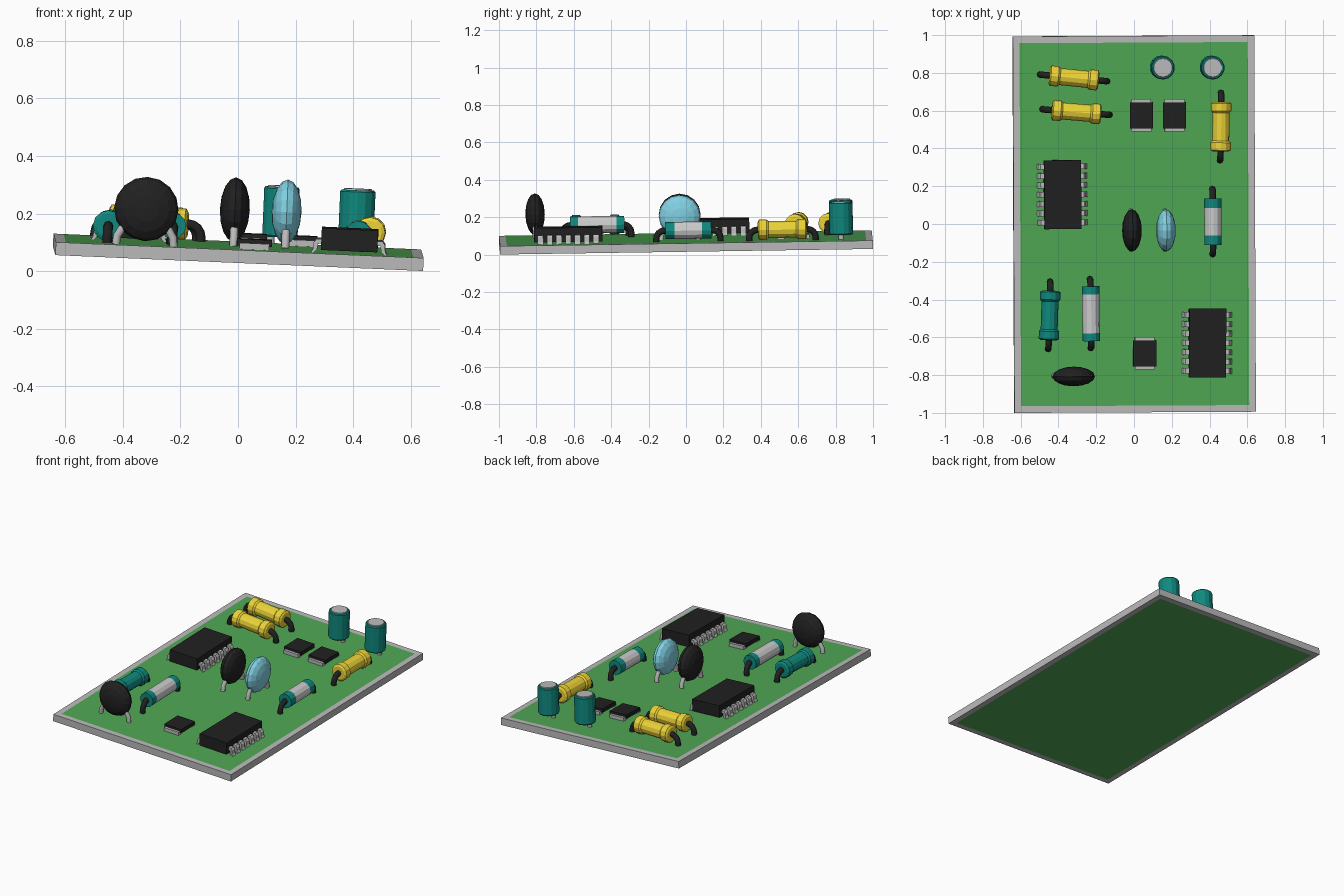
import bpy, bmesh, math
from mathutils import Matrix, Vector, Euler

if "Cube" in bpy.data.objects:
    bpy.data.objects.remove(bpy.data.objects["Cube"])


def material(name, r, g, b):
    m = bpy.data.materials.new(name)
    m.diffuse_color = (r, g, b, 1)
    m.use_nodes = True
    m.node_tree.nodes["Principled BSDF"].inputs["Base Color"].default_value = m.diffuse_color
    return m


GREEN = material("board_green", 0.08, 0.39, 0.09)
YELLOW = material("yellow", 0.85, 0.66, 0.04)
TEAL = material("teal", 0.005, 0.25, 0.21)
BLUE = material("light_blue", 0.22, 0.63, 0.76)
BLACK = material("black", 0.015, 0.015, 0.015)
WHITE = material("white", 0.8, 0.8, 0.8)
GREY = material("grey", 0.5, 0.5, 0.5)

# The whole board leans slightly
T = 0.045
HX, HY = 0.64, 0.9965
TILT = Euler((0.015, 0.043, 0.005)).to_matrix().to_4x4()


def frame(x, y, deg=0, h=0.0):
    """Local frame on the board's top surface, so that height h lies over x, y."""
    x, y = x - 0.043 * h, y + 0.015 * h
    z = 0.0427 + T - 0.043 * x + 0.015 * y
    return Matrix.Translation((x, y, z)) @ TILT @ Matrix.Rotation(math.radians(deg), 4, 'Z')


def add_object(name, data, mats, matrix):
    ob = bpy.data.objects.new(name, data)
    bpy.context.collection.objects.link(ob)
    for m in mats:
        data.materials.append(m)
    ob.matrix_world = matrix
    return ob


def from_bmesh(name, bm, mats, matrix):
    bmesh.ops.recalc_face_normals(bm, faces=bm.faces)
    me = bpy.data.meshes.new(name)
    bm.to_mesh(me)
    bm.free()
    return add_object(name, me, mats, matrix)


def add_box(bm, lo, hi):
    lo, hi = Vector(lo), Vector(hi)
    m = Matrix.Translation((lo + hi) / 2) @ Matrix.Diagonal((*(hi - lo), 1))
    bmesh.ops.create_cube(bm, size=1, matrix=m)


def lathe(name, profile, mats, matrix, sides=12):
    """Closed turned solid about local x; profile rows are (x, radius, material of next band)."""
    bm = bmesh.new()
    rings = []
    for x, r, _ in profile:
        rings.append([bm.verts.new((x, r * math.cos(a), r * math.sin(a)))
                      for a in (2 * math.pi * i / sides for i in range(sides))])
    for k in range(len(rings) - 1):
        for i in range(sides):
            j = (i + 1) % sides
            f = bm.faces.new((rings[k][i], rings[k][j], rings[k + 1][j], rings[k + 1][i]))
            f.material_index = profile[k][2]
    bm.faces.new(rings[0]).material_index = profile[0][2]
    bm.faces.new(rings[-1]).material_index = profile[-1][2]
    return from_bmesh(name, bm, mats, matrix)


def wires(name, paths, radius, mat, matrix):
    cu = bpy.data.curves.new(name, 'CURVE')
    cu.dimensions = '3D'
    cu.bevel_depth = radius
    cu.bevel_resolution = 2
    cu.use_fill_caps = True
    for path in paths:
        sp = cu.splines.new('POLY')
        sp.points.add(len(path) - 1)
        for p, co in zip(sp.points, path):
            p.co = (*co, 1)
    return add_object(name, cu, [mat], matrix)


# Board with a bare rim around the green faces
bm = bmesh.new()
add_box(bm, (-HX, -HY, 0), (HX, HY, T))
for f in [f for f in bm.faces if abs(f.normal.z) > 0.9]:
    bmesh.ops.inset_individual(bm, faces=[f], thickness=0.05)
    f.material_index = 1
from_bmesh("board", bm, [GREY, GREEN], Matrix.Translation((0, 0, 0.0427)) @ TILT)


# Fourteen-pin chips
def chip(name, x, y, deg):
    m = frame(x, y, deg, 0.08)
    bm = bmesh.new()
    add_box(bm, (-0.098, -0.182, 0.01), (0.098, 0.182, 0.086))
    from_bmesh(name + "_body", bm, [BLACK], m)
    path = [(0.09, 0.048), (0.115, 0.048), (0.124, 0.036), (0.126, 0.012), (0.133, 0.0)]
    under = [(0.122, 0.0), (0.112, 0.01), (0.108, 0.032), (0.09, 0.034)]
    bm = bmesh.new()
    for side in (-1, 1):
        for i in range(-3, 4):
            vs = [bm.verts.new((side * px, i * 0.0495 - 0.015, pz)) for px, pz in path + under]
            f = bm.faces.new(vs)
            ext = bmesh.ops.extrude_face_region(bm, geom=[f], use_keep_orig=True)
            new = [g for g in ext['geom'] if isinstance(g, bmesh.types.BMVert)]
            bmesh.ops.translate(bm, verts=new, vec=(0, 0.03, 0))
    from_bmesh(name + "_pins", bm, [GREY], m)


chip("rear_chip", -0.377, 0.155, 0.3)
chip("front_chip", 0.39, -0.63, -0.5)


# Small surface-mounted blocks with end terminals
def block(name, x, y):
    m = frame(x, y, 0, 0.03)
    bm = bmesh.new()
    add_box(bm, (-0.061, -0.069, 0.012), (0.061, 0.069, 0.036))
    from_bmesh(name + "_body", bm, [BLACK], m)
    bm = bmesh.new()
    for s in (-1, 1):
        ys = sorted((s * 0.05, s * 0.086))
        add_box(bm, (-0.052, ys[0], 0), (0.052, ys[1], 0.022))
    from_bmesh(name + "_terminals", bm, [GREY], m)


block("small_block_left", 0.04, 0.575)
block("small_block_right", 0.215, 0.575)
block("small_block_front", 0.057, -0.685)


# Axial components lying on bent leads
def axial(name, x, y, deg, profile, mats, height, half):
    m = frame(x, y, deg, height)
    lathe(name + "_body", profile, mats, m @ Matrix.Translation((0, 0, height)))
    r = 0.045
    paths = []
    for s in (-1, 1):
        p = [(s * 0.1, 0, height)]
        for k in range(5):
            a = math.pi / 2 * k / 4
            p.append((s * (half - r + r * math.sin(a)), 0, height - r + r * math.cos(a)))
        p.append((s * half, 0, 0))
        paths.append(p)
    wires(name + "_leads", paths, 0.017, BLACK, m)


HALF = [(0.131, 0.042), (0.124, 0.054), (0.084, 0.054), (0.074, 0.045)]
DUMBBELL = [(-x, r, 0) for x, r in HALF] + [(x, r, 0) for x, r in reversed(HALF)]
for name, x, y, deg, mat in (("yellow_resistor_rear", -0.318, 0.773, -6, YELLOW),
                             ("yellow_resistor_front", -0.305, 0.592, -5, YELLOW),
                             ("yellow_resistor_right", 0.46, 0.515, 89, YELLOW),
                             ("teal_resistor", -0.447, -0.484, 88, TEAL)):
    axial(name, x, y, deg, DUMBBELL, [mat], 0.059, 0.178)


def banded(half, band):
    r = 0.046
    return [(-half, r, 1), (-half + band, r, 0), (half - band, r, 1), (half, r, 1)]


axial("banded_resistor_left", -0.228, -0.475, 90.5, banded(0.145, 0.042), [WHITE, TEAL], 0.069, 0.182)
axial("banded_resistor_right", 0.418, 0.012, 90, banded(0.123, 0.05), [WHITE, TEAL], 0.06, 0.172)

# Upright can capacitors with grey caps and short legs
UP = Matrix.Rotation(-math.pi / 2, 4, 'Y')
for name, x in (("can_capacitor_left", 0.151), ("can_capacitor_right", 0.415)):
    m = frame(x, 0.828, 0, 0.15)
    lathe(name, [(0.024, 0.058, 0), (0.03, 0.063, 0), (0.193, 0.063, 0), (0.199, 0.058, 0),
                 (0.199, 0.051, 1), (0.204, 0.049, 1)], [TEAL, GREY], m @ UP, 14)
    wires(name + "_legs", [[(s * 0.032, 0, 0), (s * 0.032, 0, 0.03)] for s in (-1, 1)],
          0.014, GREY, m)

# Flattened disc capacitors on splayed legs
for name, x, y, deg, mat in (("black_disc_middle", -0.011, -0.034, 90, BLACK),
                             ("blue_disc", 0.169, -0.034, 90, BLUE),
                             ("black_disc_front", -0.319, -0.807, 0, BLACK)):
    m = frame(x, y, deg, 0.125)
    bm = bmesh.new()
    bmesh.ops.create_uvsphere(bm, u_segments=16, v_segments=8, radius=1,
                              matrix=Matrix.Translation((0, 0, 0.126)) @
                              Matrix.Diagonal((0.112, 0.052, 0.112, 1)) @
                              Matrix.Rotation(math.pi / 2, 4, 'X'))
    from_bmesh(name, bm, [mat], m)
    wires(name + "_legs", [[(s * 0.1, 0, 0), (s * 0.097, 0, 0.03), (s * 0.07, 0, 0.075)]
                           for s in (-1, 1)], 0.014, GREY, m)
